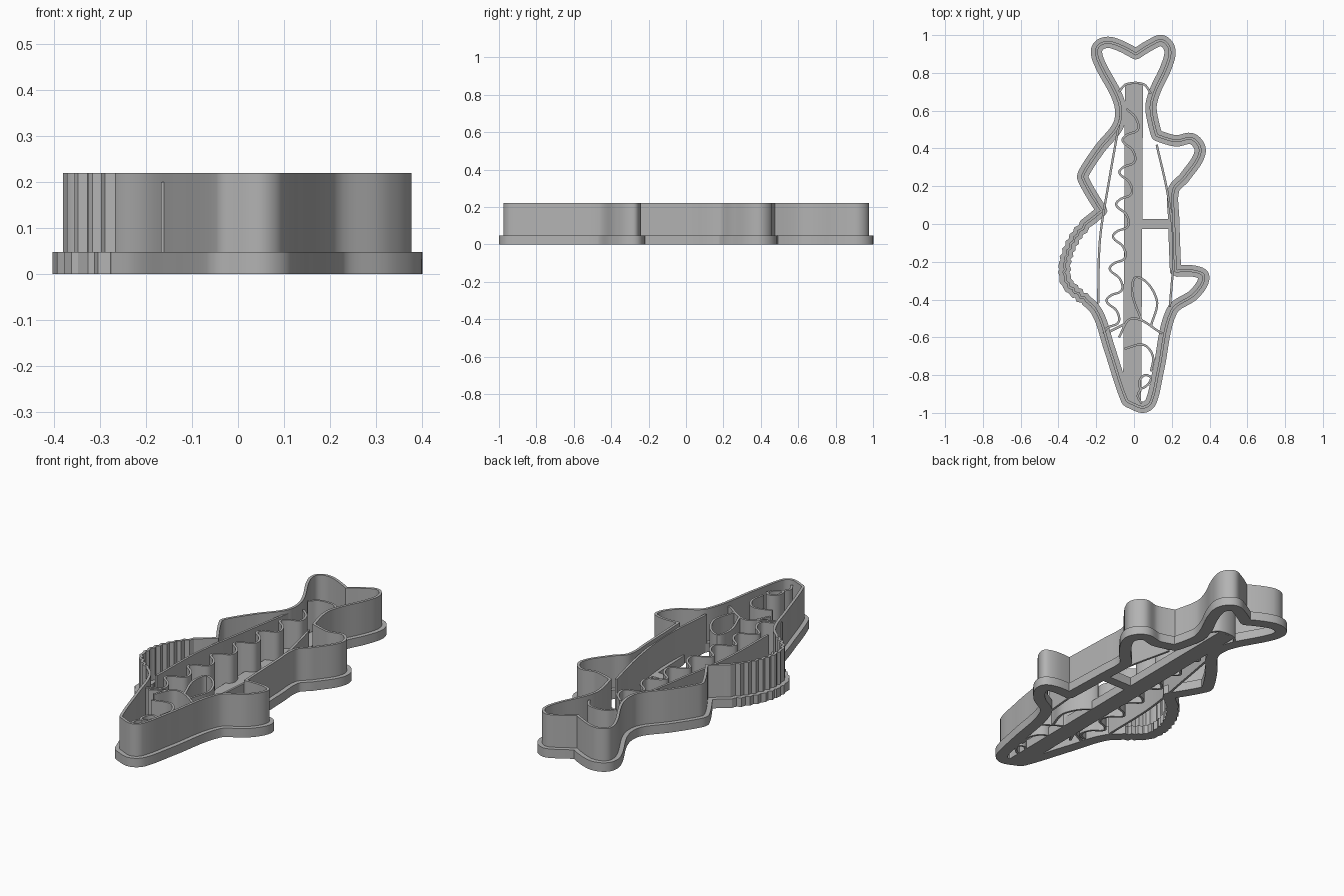
import bpy
import bmesh
import math
from mathutils import Vector

cube = bpy.data.objects.get("Cube")
if cube:
    bpy.data.objects.remove(cube)

grey = bpy.data.materials.new("plain grey plastic")
grey.use_nodes = True
colour = (0.45, 0.45, 0.45, 1)
grey.diffuse_color = colour
for node in grey.node_tree.nodes:
    if node.type == 'BSDF_PRINCIPLED':
        node.inputs["Base Color"].default_value = colour

FLANGE_TOP = 0.048
WALL_TOP = 0.22
DETAIL_TOP = 0.2
STEPS = 8


def neighbours(path, i, closed):
    last = len(path) - 1
    if closed:
        return path[i - 1], path[(i + 1) % len(path)]
    return path[max(i - 1, 0)], path[min(i + 1, last)]


def smooth_path(points, closed=False):
    """Smooth curve through points given in hundredths.
    Sharp inward corners of a clockwise closed path stay sharp."""
    pts = [Vector(p) / 100 for p in points]
    tangents = []
    for i, p in enumerate(pts):
        before, after = neighbours(pts, i, closed)
        tangent = (after - before).normalized()
        if closed:
            turn = (after - p).angle_signed(p - before)
            if turn > math.radians(50):
                tangent = Vector((0, 0))
        tangents.append(tangent)
    path = []
    for i in range(len(pts) if closed else len(pts) - 1):
        j = (i + 1) % len(pts)
        start, chord = pts[i], pts[j] - pts[i]
        pull, push = tangents[i] * chord.length, tangents[j] * chord.length
        for s in range(STEPS):
            t = s / STEPS
            ease = t * t * (3 - 2 * t)
            path.append(start + chord * ease + pull * t * (1 - t) ** 2
                        - push * t * t * (1 - t))
    if not closed:
        path.append(pts[-1])
    return path


def side_normals(path, closed):
    normals = []
    for i in range(len(path)):
        before, after = neighbours(path, i, closed)
        tangent = (after - before).normalized()
        normals.append(Vector((-tangent.y, tangent.x)))
    return normals


def ribbon(name, path, half_width, bottom, top, closed=False):
    """Upright wall of constant thickness that follows a flat path."""
    bm = bmesh.new()
    rings = []
    for p, n in zip(path, side_normals(path, closed)):
        left, right = p + n * half_width, p - n * half_width
        rings.append([bm.verts.new((q.x, q.y, z)) for q, z in
                      ((left, bottom), (left, top), (right, top), (right, bottom))])
    pairs = list(zip(rings, rings[1:]))
    if closed:
        pairs.append((rings[-1], rings[0]))
    for r, s in pairs:
        for k in range(4):
            m = (k + 1) % 4
            bm.faces.new((r[k], r[m], s[m], s[k]))
    if not closed:
        bm.faces.new(rings[0])
        bm.faces.new(rings[-1][::-1])
    bmesh.ops.recalc_face_normals(bm, faces=bm.faces)
    # Caps always face straight up or down, even in tight bends
    bm.normal_update()
    middle = (bottom + top) / 2
    for face in bm.faces:
        height = face.calc_center_median().z - middle
        if abs(face.normal.z) > 0.5 and face.normal.z * height < 0:
            face.normal_flip()
    mesh = bpy.data.meshes.new(name)
    bm.to_mesh(mesh)
    bm.free()
    mesh.materials.append(grey)
    mesh.shade_smooth()
    mesh.set_sharp_from_angle(angle=math.radians(30))
    bpy.context.collection.objects.link(bpy.data.objects.new(name, mesh))


# Fish outline, clockwise from the tail notch
tail_right = [(1, 90), (9, 95), (15, 97), (19, 92), (17, 83), (11, 70), (9, 61)]
rear_fin = [(12, 47), (22, 44), (31, 45), (35, 38), (27, 25), (21, 18), (21, 3)]
belly_fin = [(22, -25), (32, -25), (37, -28), (32, -37), (20, -46)]
nose = [(13, -77), (9, -94), (5, -97), (-1, -95), (-4, -93), (-13, -66)]
spiny_fin = [(-20, -46), (-31, -36), (-36, -30), (-36, -18), (-29, -4)]
back_fin = [(-17, 7), (-27, 24), (-26, 28), (-18, 40), (-8, 53)]
tail_left = [(-8, 65), (-19, 87), (-19, 94), (-12, 96)]
outline = smooth_path(tail_right + rear_fin + belly_fin + nose + spiny_fin
                      + back_fin + tail_left, closed=True)

# Scalloped edge on the spiny fin
travelled = 0
scalloped = []
for i, (p, n) in enumerate(zip(outline, side_normals(outline, True))):
    travelled += (p - outline[i - 1]).length
    if p.x < -0.2 and -0.4 < p.y < 0.02:
        p = p + n * (abs(math.sin(travelled * math.pi / 0.04)) - 0.6) * 0.013
    scalloped.append(p)

ribbon("outer_flange", scalloped, 0.03, 0, FLANGE_TOP, closed=True)
ribbon("cutting_wall", scalloped, 0.007, 0.01, WALL_TOP, closed=True)

# Flat supports between the walls
ribbon("spine_bar", smooth_path([(0, 74), (-1, -95)]), 0.048, 0, FLANGE_TOP)
ribbon("cross_strut", smooth_path([(3, 0), (20, 0)]), 0.026, 0, FLANGE_TOP)

# Wavy line along the side, swinging right and left as it runs to the head
wave = [(-4, 61)]
for i in range(7):
    right, left, y = 2 - 1.7 * i, -6 - 1.7 * i, 53 - 17 * i
    wave += [(right - 1, y + 3), (right, y - 3), (left + 2, y - 6), (left, y - 9)]

# Thin inner marking walls
details = {
    "side_wave": wave,
    "back_line": [(-7, 58), (-13, 24), (-18, -8), (-19, -42)],
    "belly_line": [(12, 42), (18, 15), (21, -12), (19, -44)],
    "tail_base_line": [(-8, 70), (-4, 74), (5, 74), (9, 69)],
    "side_fin": [(9, -54), (12, -40), (2, -28), (-1, -36), (4, -51)],
    "gill_line": [(-8, -60), (-1, -50), (15, -58)],
    "gill_link": [(-13, -57), (-5, -53)],
    "cheek_line": [(-5, -66), (5, -64), (10, -70), (9, -78)],
    "mouth_line": [(4, -87), (2, -91), (4, -95)],
}
for name, points in details.items():
    ribbon(name, smooth_path(points), 0.006, 0, DETAIL_TOP)

eye = smooth_path([(3, -83), (6, -80), (9, -82), (4, -87)], closed=True)
ribbon("eye_ring", eye, 0.006, 0, DETAIL_TOP, closed=True)
